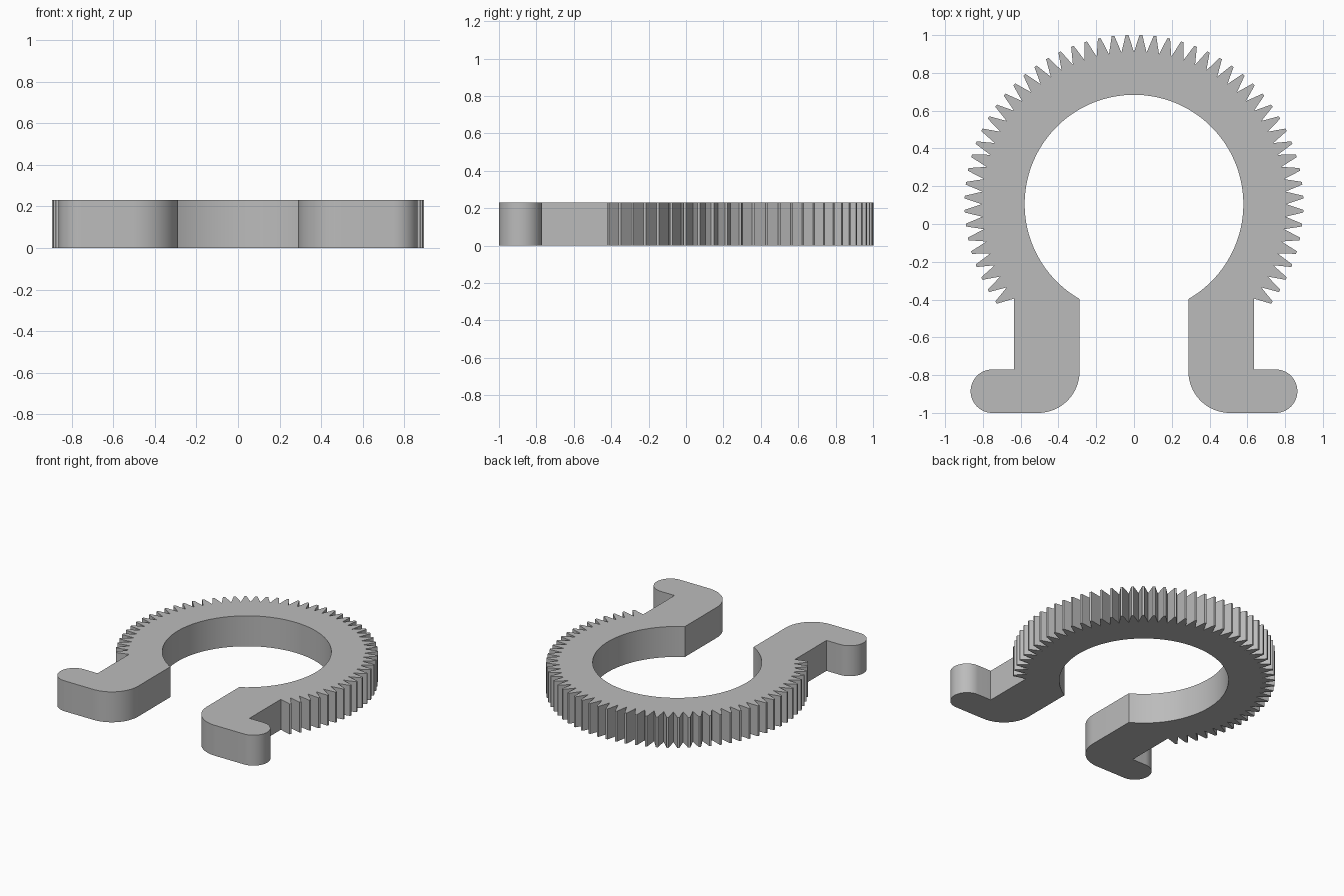
import bpy
import bmesh
from math import sin, cos, pi, radians, acos

if "Cube" in bpy.data.objects:
    bpy.data.objects.remove(bpy.data.objects["Cube"], do_unlink=True)

HEIGHT = 0.23
CENTRE_Y = 0.105
BORE, ROOT, TIP = 0.579, 0.805, 0.897
TEETH, TEETH_PER_SIDE = 76, 27
LEG_IN, LEG_OUT = 0.288, 0.635


def ring_point(radius, angle):
    """Point on the ring, angle measured from the back, towards +x."""
    return (radius * sin(angle), CENTRE_Y + radius * cos(angle))


def arc(cx, cy, radius, start, end, steps):
    angles = [radians(start + (end - start) * i / steps) for i in range(steps + 1)]
    return [(cx + radius * cos(a), cy + radius * sin(a)) for a in angles]


# Toothed outer edge of one half
pitch = 2 * pi / TEETH
half = []
for i in range(TEETH_PER_SIDE):
    half.append(ring_point(ROOT, i * pitch))
    for side in (-1, 1):
        half.append(ring_point(TIP, (i + 0.5) * pitch + side * 0.008))
half.append((LEG_OUT, -0.395))

# Leg with its rounded foot and heel
half.append((LEG_OUT, -0.77))
half += arc(0.75, -0.885, 0.115, 90, -90, 24)
half += arc(LEG_IN + 0.22, -0.78, 0.22, 270, 180, 20)

# Bore edge from the leg back to the middle
mouth = pi - acos((1 - (LEG_IN / BORE) ** 2) ** 0.5)
half += [ring_point(BORE, mouth * (1 - i / 56)) for i in range(57)]

# Mirror the half outline and extrude it
outline = half + [(-x, y) for x, y in reversed(half[1:-1])]
bm = bmesh.new()
face = bm.faces.new([bm.verts.new((x, y, 0)) for x, y in outline])
extruded = bmesh.ops.extrude_face_region(bm, geom=[face], use_keep_orig=True)
top = [v for v in extruded["geom"] if isinstance(v, bmesh.types.BMVert)]
bmesh.ops.translate(bm, verts=top, vec=(0, 0, HEIGHT))
bmesh.ops.recalc_face_normals(bm, faces=bm.faces)
mesh = bpy.data.meshes.new("toothed_clip_ring")
bm.to_mesh(mesh)
bm.free()
ring = bpy.data.objects.new("toothed_clip_ring", mesh)
bpy.context.collection.objects.link(ring)

# Plain grey material
grey = bpy.data.materials.new("plain grey")
grey.use_nodes = True
grey.diffuse_color = (0.5, 0.5, 0.5, 1)
grey.node_tree.nodes["Principled BSDF"].inputs["Base Color"].default_value = (0.5, 0.5, 0.5, 1)
mesh.materials.append(grey)

bpy.context.view_layer.objects.active = ring
ring.select_set(True)
bpy.ops.object.shade_smooth_by_angle(angle=radians(30))
